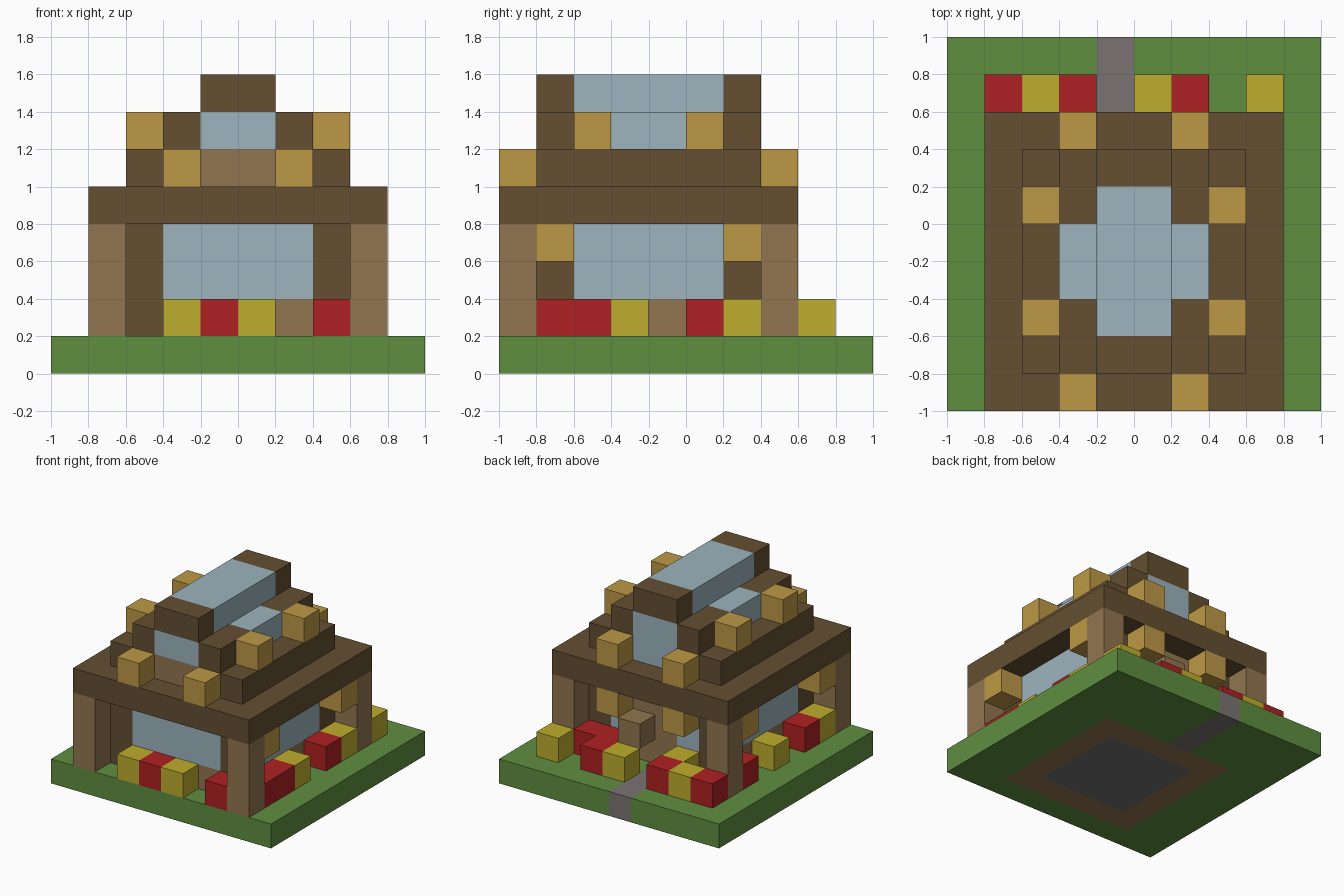
import bpy
import bmesh

CELL = 0.2

if "Cube" in bpy.data.objects:
    bpy.data.objects.remove(bpy.data.objects["Cube"], do_unlink=True)


def make_material(name, rgb):
    linear = [((c / 255 + 0.055) / 1.055) ** 2.4 for c in rgb] + [1]
    mat = bpy.data.materials.new(name)
    mat.use_nodes = True
    mat.diffuse_color = linear
    bsdf = mat.node_tree.nodes["Principled BSDF"]
    bsdf.inputs["Base Color"].default_value = linear
    bsdf.inputs["Roughness"].default_value = 0.9
    return mat


GRASS = make_material("grass green", (96, 143, 64))
DARK = make_material("dark wood", (101, 79, 50))
LIGHT = make_material("light wood", (146, 118, 80))
GOLD = make_material("lantern gold", (190, 153, 70))
GLASS = make_material("pale glass", (157, 180, 190))
RED = make_material("flower red", (175, 33, 35))
YELLOW = make_material("flower yellow", (191, 173, 45))
PATH = make_material("path stone", (122, 116, 114))
FLOOR = make_material("floor stone", (114, 114, 118))


def block(name, mat, xs, ys, zs):
    """Box spanning cell ranges along each axis."""
    lo = [xs[0] * CELL - 1, ys[0] * CELL - 1, zs[0] * CELL]
    hi = [xs[1] * CELL - 1, ys[1] * CELL - 1, zs[1] * CELL]
    bm = bmesh.new()
    bmesh.ops.create_cube(bm, size=1)
    for v in bm.verts:
        v.co = [(a + b) / 2 + c * (b - a) for a, b, c in zip(lo, hi, v.co)]
    mesh = bpy.data.meshes.new(name)
    bm.to_mesh(mesh)
    bm.free()
    mesh.materials.append(mat)
    obj = bpy.data.objects.new(name, mesh)
    bpy.context.collection.objects.link(obj)


def cube(name, mat, i, j, k):
    block(name, mat, (i, i + 1), (j, j + 1), (k, k + 1))


def pair(name, mat, xs, ys, zs):
    """Block and its mirror image across x."""
    block(name + "_right", mat, xs, ys, zs)
    block(name + "_left", mat, (10 - xs[1], 10 - xs[0]), ys, zs)


# Ground with path, foundation and inner floor
G = (0, 1)
block("lawn_front", GRASS, (0, 10), (0, 1), G)
pair("lawn_side", GRASS, (0, 2), (1, 7), G)
block("lawn_back_right", GRASS, (0, 4), (7, 10), G)
block("lawn_back_left", GRASS, (5, 10), (7, 10), G)
block("path", PATH, (4, 5), (7, 10), G)
block("foundation_front", LIGHT, (2, 8), (1, 2), G)
block("foundation_back", LIGHT, (2, 8), (6, 7), G)
pair("foundation_side", LIGHT, (2, 3), (2, 6), G)
block("floor", FLOOR, (3, 7), (2, 6), G)

# Porch posts and dark wall corners
for label, post_y, corner_y in (("front", 0, 1), ("back", 7, 6)):
    pair("post_" + label, LIGHT, (1, 2), (post_y, post_y + 1), (1, 4))
    pair("corner_" + label, DARK, (2, 3), (corner_y, corner_y + 1), (1, 4))

# Walls and windows
block("front_sill", LIGHT, (3, 7), (1, 2), (1, 2))
block("front_window", GLASS, (3, 7), (1, 2), (2, 4))
pair("side_sill", LIGHT, (2, 3), (2, 6), (1, 2))
pair("side_window", GLASS, (2, 3), (2, 6), (2, 4))
block("back_sill", LIGHT, (3, 7), (6, 7), (1, 2))
block("back_door", LIGHT, (4, 6), (6, 7), (2, 3))
pair("back_window", GLASS, (3, 4), (6, 7), (2, 3))
block("back_lintel", LIGHT, (3, 7), (6, 7), (3, 4))
cube("door_block", LIGHT, 5, 7, 2)

# Stepped roof
block("eaves", DARK, (1, 9), (0, 8), (4, 5))
pair("roof_step_low", DARK, (2, 3), (1, 7), (5, 6))
pair("roof_step_front", DARK, (3, 4), (1, 3), (6, 7))
pair("roof_step_back", DARK, (3, 4), (5, 7), (6, 7))
pair("roof_window", GLASS, (3, 4), (3, 5), (6, 7))
block("ridge_front", DARK, (4, 6), (1, 2), (7, 8))
block("ridge_back", DARK, (4, 6), (6, 7), (7, 8))
block("skylight", GLASS, (4, 6), (2, 6), (7, 8))

# Gables
block("front_gable", LIGHT, (3, 7), (1, 2), (5, 6))
block("front_gable_window", GLASS, (4, 6), (1, 2), (6, 7))
pair("back_gable", LIGHT, (3, 4), (6, 7), (5, 6))
block("back_gable_window", GLASS, (4, 6), (6, 7), (5, 7))

# Lanterns on the roof and under the eaves
for i in (3, 6):
    cube("roof_lantern_front", GOLD, i, 0, 5)
    cube("roof_lantern_back", GOLD, i, 7, 5)
    cube("door_lantern", GOLD, i, 7, 3)
for i in (2, 7):
    for j in (2, 5):
        cube("roof_lantern_side", GOLD, i, j, 6)
for i in (1, 8):
    for j in (1, 6):
        cube("wall_lantern", GOLD, i, j, 3)

# Flower beds: R red, Y yellow, dot empty
COLOURS = {"R": RED, "Y": YELLOW}
ROWS = {0: "...YRY.R..", 7: "...Y..RR..", 8: ".RYR.YR.Y."}
COLUMNS = {1: ".YR.Y.R...", 8: ".RRY.RY..."}
for j, row in ROWS.items():
    for i, key in enumerate(row):
        if key in COLOURS:
            cube("flower", COLOURS[key], i, j, 1)
for i, column in COLUMNS.items():
    for j, key in enumerate(column):
        if key in COLOURS:
            cube("flower", COLOURS[key], i, j, 1)
